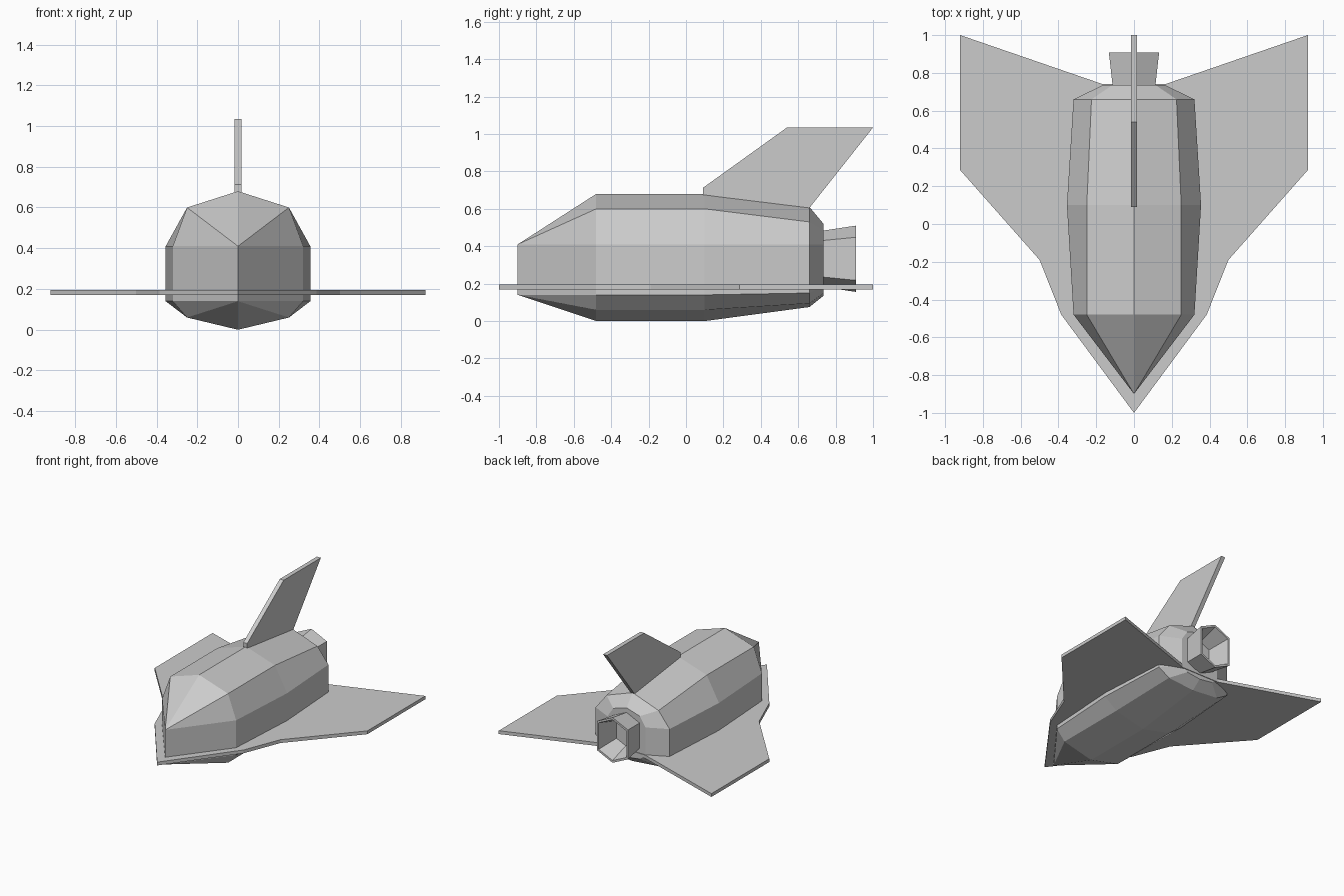
import bpy, bmesh

if "Cube" in bpy.data.objects:
    bpy.data.objects.remove(bpy.data.objects["Cube"])


def finish(bm, name):
    bmesh.ops.remove_doubles(bm, verts=bm.verts, dist=0.0005)
    bmesh.ops.recalc_face_normals(bm, faces=bm.faces)
    me = bpy.data.meshes.new(name)
    bm.to_mesh(me)
    bm.free()
    ob = bpy.data.objects.new(name, me)
    bpy.context.collection.objects.link(ob)
    return ob


def loft(name, rings):
    """Skin a list of equal-length rings and cap both ends."""
    bm = bmesh.new()
    rows = [[bm.verts.new(p) for p in r] for r in rings]
    for a, b in zip(rows, rows[1:]):
        n = len(a)
        for i in range(n):
            bm.faces.new((a[i], a[(i + 1) % n], b[(i + 1) % n], b[i]))
    if len({round(p[0], 3) for p in rings[0]}) > 1:
        bm.faces.new(rows[0])
    bm.faces.new(rows[-1])
    # collapsed nose faces are cleaned up here
    bmesh.ops.dissolve_degenerate(bm, dist=0.0005, edges=bm.edges)
    return finish(bm, name)


def ring(y, half):
    """Mirror a right-hand half section (top to bottom) into a closed ring."""
    left = [(-x, z) for x, z in reversed(half[1:-1])]
    return [(x, y, z) for x, z in half + left]


def plate(name, outline, offset):
    """Extrude a flat outline by an offset vector."""
    bm = bmesh.new()
    f = bm.faces.new([bm.verts.new(p) for p in outline])
    ext = bmesh.ops.extrude_face_region(bm, geom=[f], use_keep_orig=True)
    vs = [v for v in ext["geom"] if isinstance(v, bmesh.types.BMVert)]
    bmesh.ops.translate(bm, verts=vs, vec=offset)
    return finish(bm, name)


# Fuselage: wedge nose, eight-sided body, tapered tail
front = [(0, .68), (.25, .60), (.32, .41), (.32, .14), (.25, .06), (0, 0)]
middle = [(0, .68), (.25, .60), (.355, .41), (.355, .14), (.25, .06), (0, 0)]
rear = [(0, .61), (.225, .53), (.32, .41), (.32, .15), (.225, .095), (0, .075)]
tail = [(0, .52), (.115, .485), (.165, .41), (.165, .19), (.115, .15), (0, .135)]
nose = [(0, .41)] * 3 + [(0, .14)] * 3
loft("fuselage", [ring(-.9, nose), ring(-.48, front), ring(.1, middle),
                  ring(.66, rear), ring(.735, tail)])

# Delta wing: one flat plate through the body
half_wing = [(0, -1), (.385, -.48), (.5, -.19), (.92, .285), (.92, 1), (.165, .74)]
outline = half_wing + [(-x, y) for x, y in reversed(half_wing[1:])]
plate("wing", [(x, y, .17) for x, y in outline], (0, 0, .026))

# Tail fin
fin = [(.09, .675), (.09, .712), (.54, 1.035), (1, 1.035), (.66, .605)]
plate("tail_fin", [(-.017, y, z) for y, z in fin], (.034, 0, 0))

# Hollow six-sided engine nozzle
hexagon = [(0, .177), (.133, .115), (.133, -.115), (0, -.177)]


def nozzle_ring(y, s):
    return ring(y, [(x * s, .333 + z * s) for x, z in hexagon])


loft("engine_nozzle", [nozzle_ring(.72, .84), nozzle_ring(.908, 1),
                       nozzle_ring(.908, .9), nozzle_ring(.745, .6)])
